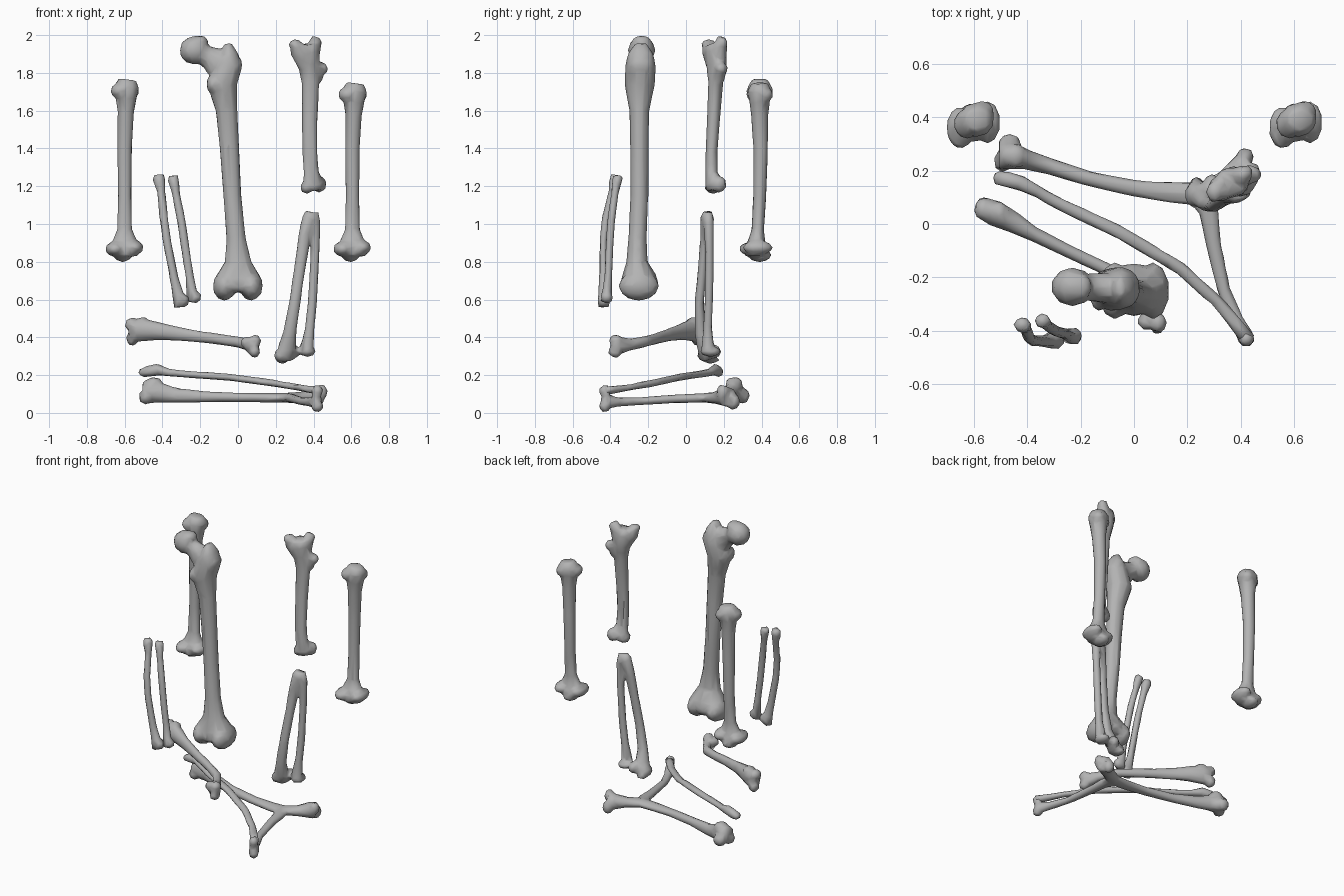
import bpy, bmesh, math
from mathutils import Vector, Matrix

mat = bpy.data.materials.new("bone_grey")
mat.diffuse_color = (0.45, 0.45, 0.45, 1)
X, Z = Vector((1, 0, 0)), Vector((0, 0, 1))
GROW = 0.003  # makes up for what the smoothing takes away


def loft(bm, rings, sides):
    """Oval rings (x, y, z, half width, half depth) skinned along a path."""
    pts = [Vector(r[:3]) for r in rings]
    span = (pts[-1] - pts[0]).normalized()
    upright = abs(span.z) > 0.7
    loops = []
    for i, r in enumerate(rings):
        t = (pts[min(i + 1, len(pts) - 1)] - pts[max(i - 1, 0)]).normalized()
        u = (X - t * X.dot(t)).normalized() if upright else Z.cross(t).normalized()
        v = t.cross(u)
        loop = []
        for k in range(sides):
            a = 2 * math.pi * (k + 0.5) / sides
            loop.append(bm.verts.new(pts[i] + u * (r[3] + GROW) * math.cos(a)
                                     + v * (r[4] + GROW) * math.sin(a)))
        loops.append(loop)
    for p, q in zip(loops, loops[1:]):
        for k in range(sides):
            n = (k + 1) % sides
            bm.faces.new((p[k], p[n], q[n], q[k]))
    bm.faces.new(loops[0])
    bm.faces.new(loops[-1])


def bone(name, shafts, lumps=(), sides=10):
    """Shafts are ring lists; lumps are (x, y, z, rx, ry, rz) knobs."""
    bm = bmesh.new()
    for rings in shafts:
        loft(bm, rings, sides)
    for x, y, z, a, b, c in lumps:
        m = Matrix.Translation((x, y, z)) @ Matrix.Diagonal((a + GROW, b + GROW, c + GROW, 1))
        bmesh.ops.create_icosphere(bm, subdivisions=2, radius=1, matrix=m)
    bmesh.ops.recalc_face_normals(bm, faces=bm.faces)
    me = bpy.data.meshes.new(name)
    bm.to_mesh(me)
    bm.free()
    me.materials.append(mat)
    ob = bpy.data.objects.new(name, me)
    bpy.context.collection.objects.link(ob)
    # Fuse the knobs into the shaft, soften the seams, then go low-poly
    fuse = ob.modifiers.new("fuse", "REMESH")
    fuse.mode, fuse.voxel_size, fuse.use_smooth_shade = "VOXEL", 0.008, True
    soften = ob.modifiers.new("soften", "SMOOTH")
    soften.factor, soften.iterations = 0.5, 6
    thin = ob.modifiers.new("thin", "DECIMATE")
    thin.ratio = 0.04


# Thigh bone: shaft, neck, round head, two condyles
bone("thigh_bone", [
    [(-.055, -.24, 1.955, .018, .03), (-.045, -.24, 1.9, .045, .065),
     (-.05, -.24, 1.84, .072, .078), (-.085, -.245, 1.74, .08, .078),
     (-.06, -.247, 1.6, .056, .05), (-.045, -.247, 1.4, .05, .046),
     (-.03, -.247, 1.15, .046, .045), (-.01, -.257, .92, .05, .046),
     (0, -.26, .8, .07, .054), (0, -.25, .72, .12, .09),
     (0, -.245, .67, .122, .098), (0, -.245, .64, .1, .075)],
    [(-.24, -.235, 1.925, .05, .05), (-.16, -.237, 1.885, .05, .055),
     (-.07, -.24, 1.83, .06, .1)]],
    [(-.23, -.235, 1.92, .078, .07, .074), (-.07, -.25, .672, .062, .105, .076),
     (.07, -.25, .672, .06, .105, .076), (-.13, -.26, 1.74, .035, .065, .05),
     (-.01, -.24, 1.84, .03, .06, .05), (-.2, -.235, 1.965, .04, .05, .03)])

# Pair of upper arm bones
for name, s, dx, top in (("left_arm_bone", -1, 0, 1.765), ("right_arm_bone", 1, .006, 1.745)):
    cx = s * (.6 + dx)
    bone(name, [[
        (cx + .015, .39, top, .045, .04), (cx + .01, .39, top - .04, .066, .062),
        (cx + .008, .39, top - .09, .056, .053), (cx + .006, .39, top - .17, .042, .043),
        (cx, .395, 1.4, .037, .036), (cx, .39, 1.15, .034, .032),
        (cx, .38, .97, .038, .03), (cx, .375, .91, .065, .042),
        (cx, .37, .88, .094, .06), (cx, .37, .83, .068, .055)]],
        [(cx - .025, .375, top - .06, .048, .054, .04),
         (cx + .035, .415, top - .06, .04, .045, .038),
         (cx - .05, .36, .868, .05, .078, .038), (cx + .052, .38, .875, .046, .078, .036),
         (cx - .01, .39, .835, .045, .06, .034)])

# Upright bone with forked top and side spur
bone("forked_bone", [
    [(.36, .15, 1.95, .06, .045), (.365, .155, 1.91, .062, .055),
     (.372, .162, 1.84, .053, .052), (.383, .157, 1.75, .045, .037),
     (.38, .145, 1.55, .04, .032), (.38, .135, 1.38, .038, .029),
     (.388, .135, 1.27, .039, .03), (.397, .15, 1.215, .055, .046),
     (.4, .155, 1.18, .052, .046)],
    [(.3, .115, 1.965, .02, .025), (.32, .13, 1.92, .045, .045),
     (.36, .155, 1.84, .04, .045)],
    [(.41, .19, 1.99, .016, .02), (.402, .18, 1.94, .036, .036),
     (.385, .165, 1.85, .04, .045)]],
    [(.302, .12, 1.95, .03, .038, .025), (.422, .19, 1.96, .02, .028, .025),
     (.435, .185, 1.822, .04, .033, .034), (.415, .175, 1.79, .035, .032, .05),
     (.365, .145, 1.195, .033, .045, .033), (.43, .175, 1.21, .036, .038, .042)])

# Slim leaning pair of forearm bones
bone("slim_bone_outer", [[
    (-.42, -.375, 1.262, .024, .022), (-.418, -.378, 1.235, .031, .027),
    (-.406, -.39, 1.17, .02, .018), (-.393, -.425, 1.03, .02, .018),
    (-.375, -.438, .9, .02, .018), (-.34, -.438, .72, .021, .019),
    (-.318, -.437, .63, .027, .025), (-.31, -.435, .56, .03, .028)]],
    [(-.3, -.435, .595, .042, .033, .036)])
bone("slim_bone_inner", [[
    (-.345, -.36, 1.257, .022, .022), (-.342, -.363, 1.235, .028, .025),
    (-.33, -.375, 1.17, .019, .017), (-.303, -.395, 1.03, .02, .018),
    (-.28, -.405, .88, .02, .018), (-.255, -.412, .72, .02, .018),
    (-.245, -.418, .64, .026, .023), (-.238, -.42, .59, .034, .028)]],
    [(-.226, -.42, .612, .032, .03, .03)])

# Upright forearm pair joined at the top
bone("joined_forearm", [
    [(.388, .115, 1.065, .028, .022), (.38, .113, 1.03, .04, .034),
     (.355, .105, .95, .032, .026), (.328, .088, .77, .028, .022),
     (.3, .07, .58, .028, .022), (.275, .075, .43, .032, .026),
     (.26, .1, .35, .045, .04), (.25, .12, .285, .044, .04)],
    [(.4, .115, 1.06, .025, .025), (.41, .12, 1, .025, .025),
     (.408, .125, .85, .021, .02), (.396, .122, .62, .022, .02),
     (.38, .115, .45, .023, .021), (.367, .115, .36, .032, .03),
     (.36, .118, .315, .034, .034)]],
    [(.226, .11, .305, .033, .048, .035), (.292, .14, .325, .034, .045, .036),
     (.235, .135, .28, .03, .04, .016), (.367, .13, .325, .042, .052, .026)])

# Lying bone with hooked end
bone("hooked_bone", [[
    (-.565, .06, .438, .04, .055), (-.52, .04, .437, .048, .058),
    (-.45, .005, .436, .038, .05), (-.38, -.035, .427, .026, .04),
    (-.25, -.1, .41, .022, .03), (-.1, -.17, .39, .022, .026),
    (0, -.225, .375, .024, .027), (.05, -.3, .362, .025, .03),
    (.068, -.345, .358, .034, .042), (.078, -.37, .353, .04, .045)]],
    [(-.562, .055, .468, .036, .04, .034), (-.56, .065, .393, .03, .036, .036),
     (-.505, .04, .475, .035, .042, .03), (.045, -.365, .372, .03, .03, .028),
     (.09, -.37, .382, .03, .036, .03), (.088, -.375, .326, .028, .036, .032)])

# Long slim lying bone
bone("long_slim_bone", [[
    (-.525, .172, .212, .02, .014), (-.48, .168, .22, .028, .027),
    (-.42, .152, .228, .026, .028), (-.36, .12, .213, .02, .017),
    (-.28, .075, .205, .022, .016), (-.055, -.03, .19, .023, .016),
    (.17, -.163, .16, .022, .016), (.32, -.3, .135, .022, .014),
    (.395, -.39, .122, .024, .018), (.43, -.435, .118, .026, .024)]],
    [(-.5, .172, .215, .026, .026, .023), (-.43, .155, .23, .035, .025, .027)])

# Lying branched bone: main shaft, forked end and long side arm
bone("branched_bone", [
    [(-.505, .255, .115, .05, .05), (-.45, .255, .115, .046, .062),
     (-.4, .24, .105, .036, .048), (-.33, .22, .092, .03, .038),
     (-.165, .168, .085, .026, .026), (.02, .13, .082, .03, .022),
     (.17, .115, .08, .04, .022), (.26, .115, .08, .042, .024),
     (.34, .16, .08, .038, .03), (.4, .205, .085, .05, .048),
     (.435, .222, .085, .052, .052)],
    [(.24, .125, .08, .055, .022), (.28, .05, .078, .036, .022),
     (.295, -.06, .074, .027, .02), (.335, -.245, .062, .023, .018),
     (.385, -.36, .058, .024, .022), (.42, -.425, .06, .03, .036)]],
    [(-.465, .3, .09, .04, .035, .04), (-.49, .235, .085, .034, .038, .038),
     (-.445, .255, .155, .044, .045, .032), (.415, .25, .06, .032, .034, .042),
     (.442, .195, .11, .03, .032, .04),
     (.42, -.43, .036, .03, .028, .032), (.42, -.43, .115, .028, .028, .033),
     (.415, -.425, .075, .024, .024, .05)])
